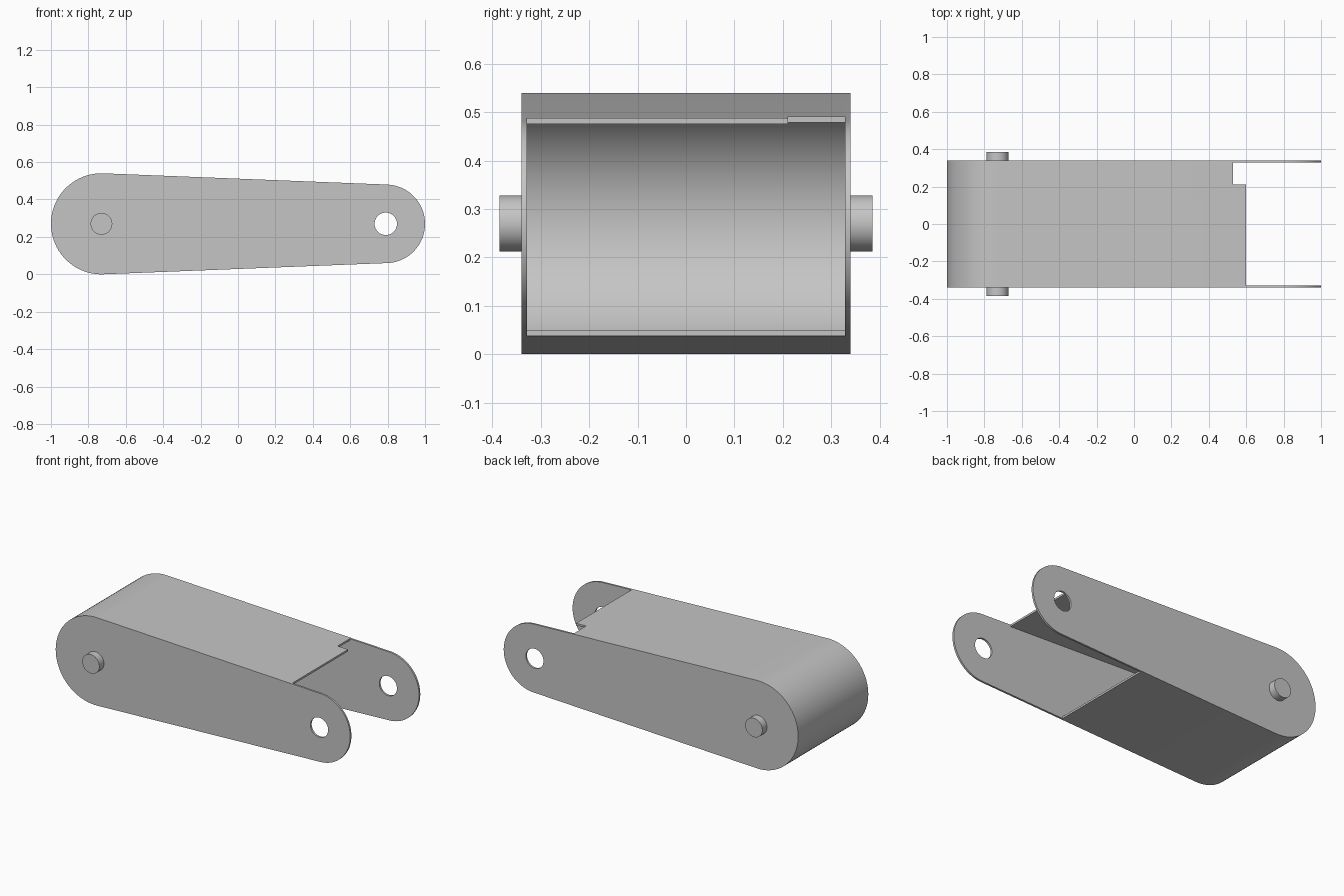
import bpy
import bmesh
import math
from mathutils import Matrix, Vector

cube = bpy.data.objects.get("Cube")
if cube:
    bpy.data.objects.remove(cube, do_unlink=True)

# Main dimensions
BIG_R, SMALL_R = 0.27, 0.21
AXIS_Z = BIG_R
BIG_X, SMALL_X = BIG_R - 1, 1 - SMALL_R
HALF_WIDTH, SHEET = 0.34, 0.012
TILT = math.asin((BIG_R - SMALL_R) / (SMALL_X - BIG_X))
TOP_END, BOTTOM_END = 0.6, 0.23

grey = bpy.data.materials.new("light grey metal")
grey.use_nodes = True
grey.diffuse_color = (0.56, 0.56, 0.56, 1)
grey.node_tree.nodes["Principled BSDF"].inputs["Base Color"].default_value = grey.diffuse_color


def arc(cx, radius, start, end, steps=40):
    angles = [start + (end - start) * i / steps for i in range(steps + 1)]
    return [(cx + radius * math.cos(a), AXIS_Z + radius * math.sin(a)) for a in angles]


def extrude_profile(name, points, y0, y1):
    """Turn an x-z outline into a solid running from y0 to y1."""
    bm = bmesh.new()
    face = bm.faces.new([bm.verts.new((x, y0, z)) for x, z in points])
    ext = bmesh.ops.extrude_face_region(bm, geom=[face])
    moved = [g for g in ext["geom"] if isinstance(g, bmesh.types.BMVert)]
    bmesh.ops.translate(bm, verts=moved, vec=Vector((0, y1 - y0, 0)))
    bmesh.ops.recalc_face_normals(bm, faces=bm.faces)
    mesh = bpy.data.meshes.new(name)
    bm.to_mesh(mesh)
    bm.free()
    mesh.materials.append(grey)
    obj = bpy.data.objects.new(name, mesh)
    bpy.context.collection.objects.link(obj)
    return obj


def select_only(obj):
    bpy.ops.object.select_all(action="DESELECT")
    obj.select_set(True)
    bpy.context.view_layer.objects.active = obj


def cut(obj, cutter):
    mod = obj.modifiers.new("cut", "BOOLEAN")
    mod.operation = "DIFFERENCE"
    mod.solver = "EXACT"
    mod.object = cutter
    select_only(obj)
    bpy.ops.object.modifier_apply(modifier=mod.name)
    bpy.data.objects.remove(cutter, do_unlink=True)


def smooth(obj):
    select_only(obj)
    bpy.ops.object.shade_smooth_by_angle(angle=math.radians(30))


def circle(cx, radius):
    return arc(cx, radius, 0, 2 * math.pi, 48)[:-1]


# Angles where the straight edges meet the round ends
upper = math.pi / 2 - TILT
lower = 2 * math.pi - upper

# Side plates with a pivot hole, and the pins standing on them
outline = arc(BIG_X, BIG_R, upper, lower) + arc(SMALL_X, SMALL_R, -upper, upper)
for side, sign in (("front", -1), ("back", 1)):
    plate = extrude_profile(side + "_side_plate", outline,
                            sign * (HALF_WIDTH - SHEET), sign * HALF_WIDTH)
    cut(plate, extrude_profile("hole_cutter", circle(SMALL_X, 0.06), -0.5, 0.5))
    smooth(plate)
    pin = extrude_profile(side + "_pivot_pin", circle(BIG_X, 0.058),
                          sign * (HALF_WIDTH - SHEET / 2), sign * 0.385)
    smooth(pin)


# Sheet wall wrapping the top, the big round end and the bottom
def wall_line(radius):
    def height(x):
        return radius / math.cos(TILT) - (x - BIG_X) * math.tan(TILT)
    return ([(TOP_END, AXIS_Z + height(TOP_END))]
            + arc(BIG_X, radius, upper, lower)
            + [(BOTTOM_END, AXIS_Z - height(BOTTOM_END))])


inner = HALF_WIDTH - SHEET
wall = extrude_profile("wrap_wall", wall_line(BIG_R) + wall_line(BIG_R - SHEET)[::-1],
                       -inner, inner)

# Corner notch in the top edge of the wall
notch = [(0.53, 0.4), (0.7, 0.4), (0.7, 0.6), (0.53, 0.6)]
cut(wall, extrude_profile("notch_cutter", notch, 0.21, 0.36))
smooth(wall)
